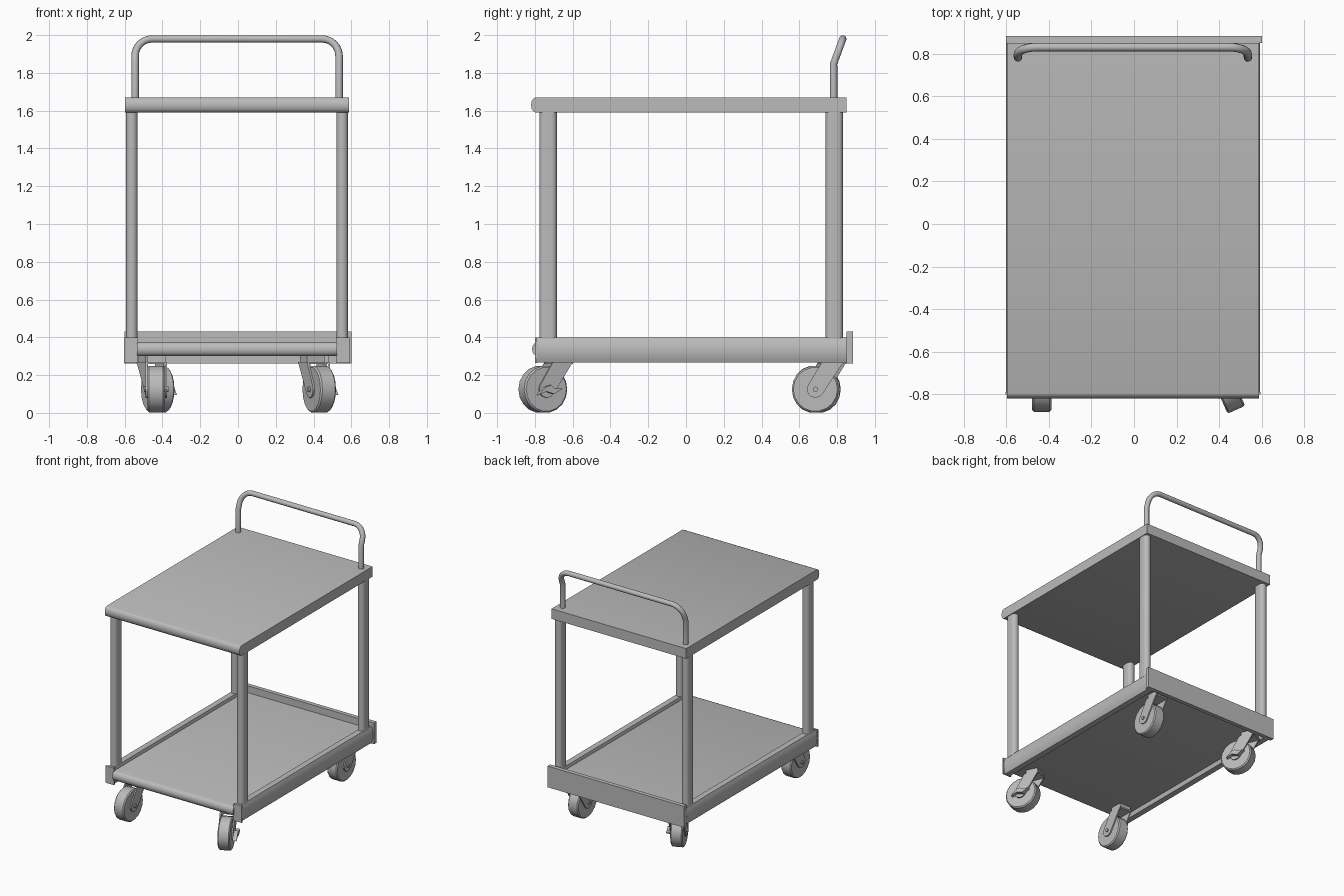
import bpy, bmesh, math
from mathutils import Matrix, Vector

cube = bpy.data.objects.get("Cube")
if cube:
    bpy.data.objects.remove(cube, do_unlink=True)

grey = bpy.data.materials.new("light_grey_metal")
grey.use_nodes = True
COLOUR = (0.5, 0.5, 0.5, 1)
grey.diffuse_color = COLOUR
grey.node_tree.nodes["Principled BSDF"].inputs["Base Color"].default_value = COLOUR

CX = -0.005            # lateral centre of the frame
X, Y, Z = 0, 1, 2


def finish(name, bm, smooth=35, matrix=None):
    """Turn a bmesh into a named, shaded object."""
    bmesh.ops.recalc_face_normals(bm, faces=bm.faces)
    if matrix:
        bm.transform(matrix)
    mesh = bpy.data.meshes.new(name)
    bm.to_mesh(mesh)
    bm.free()
    obj = bpy.data.objects.new(name, mesh)
    bpy.context.collection.objects.link(obj)
    mesh.materials.append(grey)
    shade(obj, smooth)
    return obj


def shade(obj, degrees):
    bpy.ops.object.select_all(action="DESELECT")
    obj.select_set(True)
    bpy.context.view_layer.objects.active = obj
    bpy.ops.object.shade_smooth_by_angle(angle=math.radians(degrees))


def box(name, lo, hi, matrix=None):
    bm = bmesh.new()
    bmesh.ops.create_cube(bm, size=1)
    for v in bm.verts:
        v.co = [a + (b - a) * (c + 0.5) for a, b, c in zip(lo, hi, v.co)]
    return finish(name, bm, 30, matrix)


def extrude(name, points, axis, start, end, smooth=50, matrix=None):
    """Extrude a 2D outline along the given axis."""
    bm = bmesh.new()
    verts = []
    for p in points:
        co = list(p)
        co.insert(axis, start)
        verts.append(bm.verts.new(co))
    face = bm.faces.new(verts)
    new = bmesh.ops.extrude_face_region(bm, geom=[face])["geom"]
    move = Vector((0, 0, 0))
    move[axis] = end - start
    bmesh.ops.translate(bm, vec=move, verts=[g for g in new if isinstance(g, bmesh.types.BMVert)])
    return finish(name, bm, smooth, matrix)


def nose_profile(back, front, low, high, depth):
    """Side outline of a shelf with a rounded front edge."""
    mid, half = (low + high) / 2, (high - low) / 2
    arc = [math.radians(a) for a in range(-90, 91, 30)]
    return ([(back, low)] +
            [(front + depth - depth * math.cos(a), mid + half * math.sin(a)) for a in arc] +
            [(back, high)])


def rounded_rect(cx, cy, w, d, r, steps=4):
    pts = []
    for i, (sx, sy) in enumerate([(1, 1), (-1, 1), (-1, -1), (1, -1)]):
        for k in range(steps + 1):
            a = math.pi / 2 * (i + k / steps)
            pts.append((cx + sx * (w / 2 - r) + r * math.cos(a),
                        cy + sy * (d / 2 - r) + r * math.sin(a)))
    return pts


# Shelves
extrude("top_shelf", nose_profile(0.85, -0.82, 1.59, 1.67, 0.025), X, CX - 0.592, CX + 0.592)
extrude("bottom_shelf", nose_profile(0.85, -0.815, 0.30, 0.375, 0.03), X, CX - 0.53, CX + 0.53)

# Bottom frame: side rails with bulging sides, flat end caps, rear plate
for side, label in ((1, "left"), (-1, "right")):
    outline = []
    for edge, bulge, turn in ((0.582, 0.015, 1), (0.535, -0.01, -1)):
        for k in range(-4, 5):
            t = turn * k / 4
            outline.append((CX + side * (edge + bulge * (1 - t * t)), 0.3325 + 0.0655 * t))
    extrude(label + "_side_rail", outline, Y, -0.79, 0.85)
    x0, x1 = sorted((CX + side * 0.525, CX + side * 0.598))
    box(label + "_rail_cap", (x0, -0.80, 0.265), (x1, -0.788, 0.40))
box("rear_plate", (-0.60, 0.85, 0.262), (0.60, 0.883, 0.43))

# Posts
for side, label in ((1, "left"), (-1, "right")):
    for y, end in ((-0.73, "front"), (0.785, "rear")):
        extrude(f"{end}_{label}_post",
                rounded_rect(CX + side * 0.557, y, 0.06, 0.093, 0.028), Z, 0.39, 1.60)

# Push handle: rounded tube path that leans back above a bend
def lean(z):
    return 0.782 + max(0, z - 1.85) * 0.37


path = [(CX - 0.54, 1.66), (CX - 0.54, 1.85)]
arc = [(CX - 0.45 - 0.09 * math.cos(a), 1.89 + 0.09 * math.sin(a))
       for a in (math.radians(d) for d in range(0, 91, 15))]
path += arc
path += [(2 * CX - x, z) for x, z in reversed(path)]
curve = bpy.data.curves.new("push_handle", "CURVE")
curve.dimensions = "3D"
curve.bevel_depth = 0.02
curve.bevel_resolution = 3
curve.use_fill_caps = True
spline = curve.splines.new("POLY")
spline.points.add(len(path) - 1)
for point, (x, z) in zip(spline.points, path):
    point.co = (x, lean(z), z, 1)
curve.materials.append(grey)
handle = bpy.data.objects.new("push_handle", curve)
bpy.context.collection.objects.link(handle)
bpy.ops.object.select_all(action="DESELECT")
handle.select_set(True)
bpy.context.view_layer.objects.active = handle
bpy.ops.object.convert(target="MESH")
shade(bpy.context.object, 50)


# Casters: built around the wheel axle, then yawed and placed
def caster(label, x, y, yaw, brake):
    place = Matrix.Translation((x, y, 0.125)) @ Matrix.Rotation(math.radians(yaw), 4, "Z")

    bm = bmesh.new()
    bmesh.ops.create_cone(bm, cap_ends=True, segments=18, radius1=0.125, radius2=0.125,
                          depth=0.09, matrix=Matrix.Rotation(math.pi / 2, 4, "Y"))
    rims = [e for e in bm.edges if abs(e.verts[0].co.x - e.verts[1].co.x) < 0.01]
    bmesh.ops.bevel(bm, geom=rims, offset=0.008, segments=1, affect="EDGES")
    finish(label + "_wheel", bm, 30, place)

    hub = [(0.045 * math.cos(a), 0.045 * math.sin(a))
           for a in (math.radians(d) for d in range(150, 331, 30))]
    cheek = hub + [(0.15, 0.145), (0.035, 0.145)]
    for s in (-1, 1):
        a, b = sorted((s * 0.046, s * 0.056))
        extrude(f"{label}_fork_{'outer' if s > 0 else 'inner'}", cheek, X, a, b, 30, place)
    box(label + "_fork_bridge", (-0.056, 0.035, 0.133), (0.056, 0.15, 0.145), place)
    box(label + "_mount", (-0.05, 0.045, 0.14), (0.05, 0.14, 0.18), place)
    bm = bmesh.new()
    bmesh.ops.create_cone(bm, cap_ends=True, segments=12, radius1=0.014, radius2=0.014,
                          depth=0.13, matrix=Matrix.Rotation(math.pi / 2, 4, "Y"))
    finish(label + "_axle", bm, 30, place)

    if brake:   # foot lever on the side of the fork
        lever = [(-0.06, -0.03), (-0.015, -0.012), (0.03, -0.025), (0.08, 0.005),
                 (0.03, 0.005), (0.012, 0.022), (-0.02, 0.012)]
        extrude(label + "_brake_lever", lever, X, 0.054, 0.085, 20, place)


caster("front_left_caster", 0.43, -0.758, 24, True)
caster("front_right_caster", -0.433, -0.757, 0, False)
caster("rear_left_caster", 0.43, 0.685, 0, False)
caster("rear_right_caster", -0.425, 0.69, 24, True)
